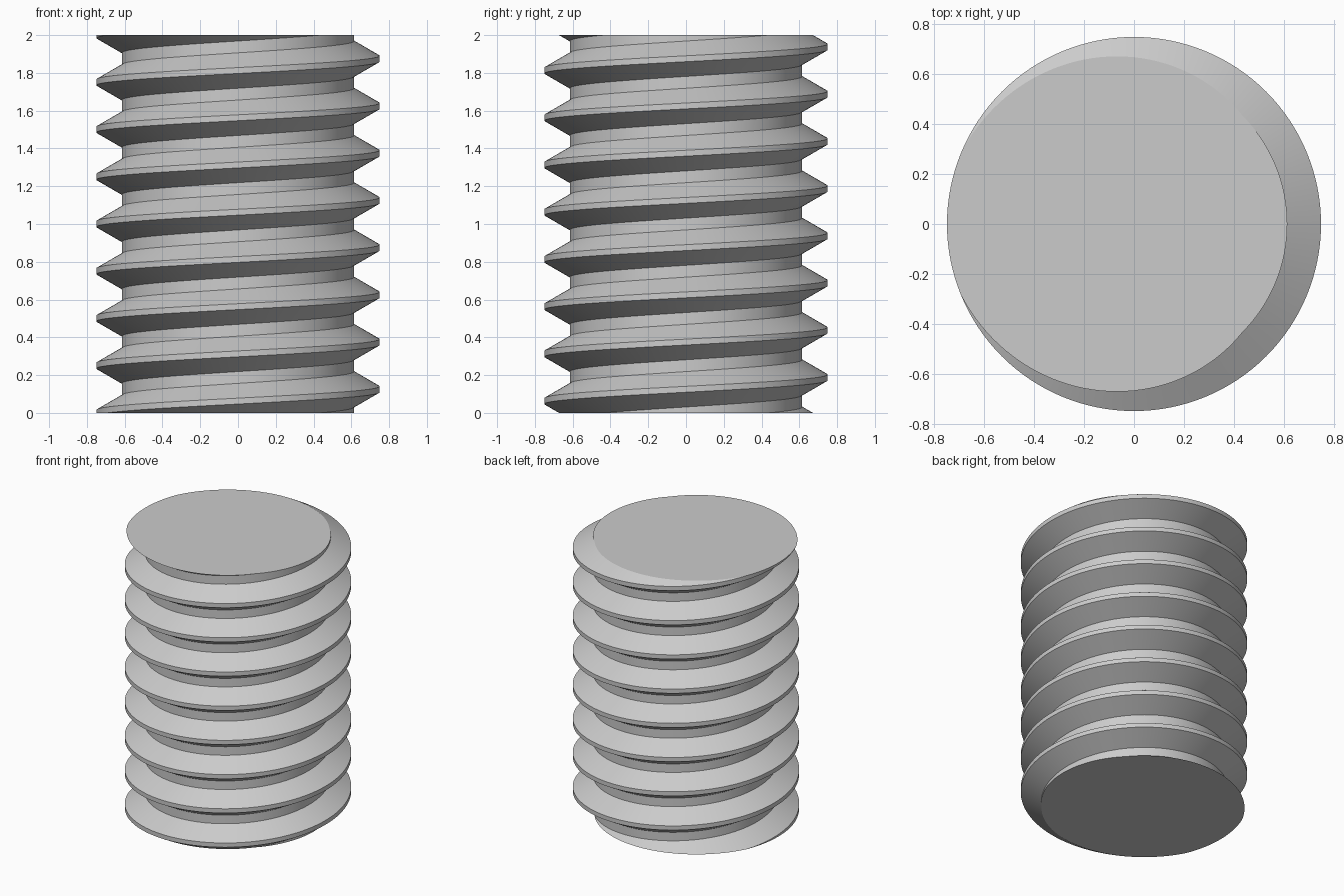
import bpy, bmesh, math

cube = bpy.data.objects.get("Cube")
if cube:
    bpy.data.objects.remove(cube)

HEIGHT = 2.0
PITCH = 0.25
CREST = 0.75                                  # outer radius
DEPTH = PITCH * math.sqrt(3) / 2 * 5 / 8      # 60 degree thread
ROOT = CREST - DEPTH
STEPS = 128                                   # segments per turn
TURNS = int(HEIGHT / PITCH) + 4

# One pitch of the thread: crest flat, upper flank, root flat, lower flank
profile = [(CREST, -PITCH / 16), (CREST, PITCH / 16),
           (ROOT, PITCH * 3 / 8), (ROOT, PITCH * 5 / 8)]

# Sweep the profile along a right-handed helix, crest at z = 0 on the -x side
bm = bmesh.new()
rows = []
for i in range(TURNS * STEPS + 1):
    angle = math.pi + math.tau * i / STEPS
    lift = PITCH * (i / STEPS - 2)
    rows.append([bm.verts.new((r * math.cos(angle), r * math.sin(angle), z + lift))
                 for r, z in profile])

# Each turn joins the start of the turn above it
strips = [row + [above[0]] for row, above in zip(rows, rows[STEPS:])]
for a, b in zip(strips, strips[1:]):
    for j in range(len(profile)):
        bm.faces.new((a[j], b[j], b[j + 1], a[j + 1]))

# Trim both ends flat and cap them
for z, direction in ((0, -1), (HEIGHT, 1)):
    cut = bmesh.ops.bisect_plane(
        bm, geom=bm.verts[:] + bm.edges[:] + bm.faces[:], dist=1e-6,
        plane_co=(0, 0, z), plane_no=(0, 0, direction), clear_outer=True)
    rim = [e for e in cut["geom_cut"] if isinstance(e, bmesh.types.BMEdge)]
    bmesh.ops.contextual_create(bm, geom=rim)
bmesh.ops.delete(bm, geom=[v for v in bm.verts if not v.link_faces], context="VERTS")
bmesh.ops.recalc_face_normals(bm, faces=bm.faces[:])

mesh = bpy.data.meshes.new("threaded_rod")
bm.to_mesh(mesh)
bm.free()
rod = bpy.data.objects.new("threaded_rod", mesh)
bpy.context.collection.objects.link(rod)

# Plain grey metal
grey = bpy.data.materials.new("plain_grey")
grey.use_nodes = True
colour = (0.6, 0.6, 0.6, 1)
grey.diffuse_color = colour
grey.node_tree.nodes["Principled BSDF"].inputs["Base Color"].default_value = colour
mesh.materials.append(grey)

# Smooth round surfaces, sharp thread edges
bpy.ops.object.select_all(action="DESELECT")
rod.select_set(True)
bpy.context.view_layer.objects.active = rod
bpy.ops.object.shade_smooth_by_angle(angle=math.radians(30))
